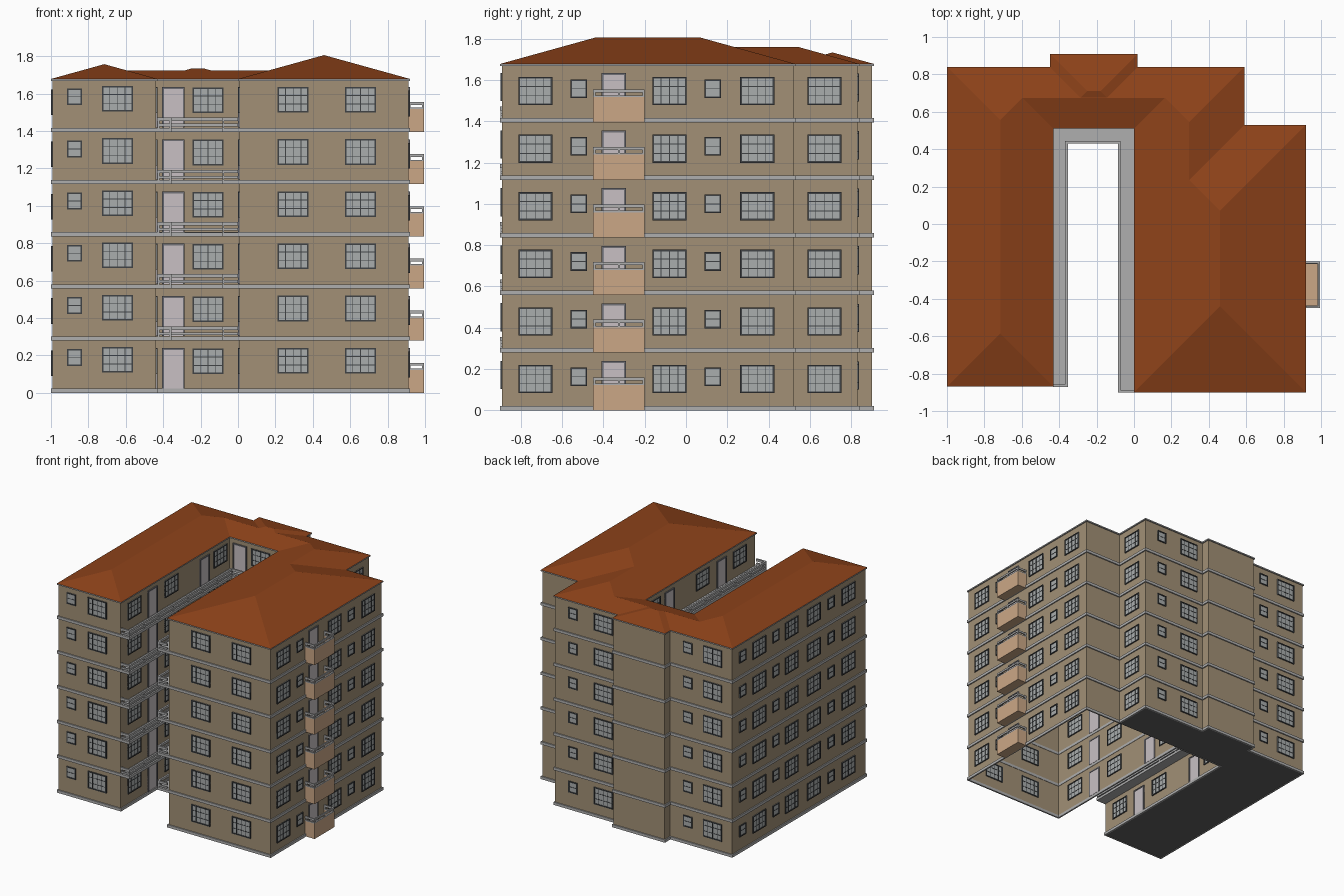
import bpy, bmesh
from mathutils import Matrix, Vector

if "Cube" in bpy.data.objects:
    bpy.data.objects.remove(bpy.data.objects["Cube"])

FLOORS, PITCH, EAVE = 6, 0.279, 1.678


def material(name, rgb):
    m = bpy.data.materials.new(name)
    m.diffuse_color = (*rgb, 1)
    m.use_nodes = True
    m.node_tree.nodes["Principled BSDF"].inputs["Base Color"].default_value = m.diffuse_color
    return m


WALL = material("plaster", (0.36, 0.28, 0.18))
ROOF = material("roof_tile", (0.27, 0.055, 0.01))
TAN = material("balcony_plaster", (0.60, 0.39, 0.24))
TRIM = material("trim_grey", (0.43, 0.43, 0.43))
DARK = material("frame_dark", (0.05, 0.055, 0.06))
GLASS = material("glass_grey", (0.40, 0.42, 0.42))
DOOR = material("door_pale", (0.58, 0.53, 0.55))
SURROUND = material("door_surround", (0.16, 0.16, 0.18))
BASE = material("underside", (0.12, 0.12, 0.12))


def finish(bm, name, mat):
    me = bpy.data.meshes.new(name)
    bm.to_mesh(me)
    bm.free()
    ob = bpy.data.objects.new(name, me)
    me.materials.append(mat)
    bpy.context.collection.objects.link(ob)
    return ob


def box(bm, lo, hi, frame=Matrix()):
    lo, hi = Vector(lo), Vector(hi)
    m = frame @ Matrix.Translation((lo + hi) / 2) @ Matrix.Diagonal((*(hi - lo), 1))
    bmesh.ops.create_cube(bm, size=1, matrix=m)


def inset(poly, d):
    # mitred inset of a right-angled counter-clockwise outline
    out = []
    for i, p in enumerate(poly):
        p = Vector(p)
        a = (p - Vector(poly[i - 1])).normalized()
        b = (Vector(poly[(i + 1) % len(poly)]) - p).normalized()
        out.append(p + d * Vector((-a.y - b.y, a.x + b.x)))
    return out


def loop(bm, poly, z):
    return [bm.verts.new((p[0], p[1], z)) for p in poly]


def bridge(bm, a, b):
    for i in range(len(a)):
        j = (i + 1) % len(a)
        bm.faces.new((a[i], a[j], b[j], b[i]))


# Footprint: two wings round an open court, with a stair bay at the back
OUT = [(-1, -.87), (-.43, -.87), (-.43, .51), (0, .51), (0, -.9), (.92, -.9), (.92, .53),
       (.59, .53), (.59, .84), (.02, .84), (.02, .91), (-.45, .91), (-.45, .84), (-1, .84)]
INNER = inset(OUT, 0.009)

# Outer walls
bm = bmesh.new()
bridge(bm, loop(bm, INNER, 0.001), loop(bm, INNER, EAVE))
finish(bm, "walls", WALL)

# Underside of left wing and back bar (right wing is open below)
bm = bmesh.new()
bm.faces.new(loop(bm, INNER[:3] + [Vector((.581, .519))] + INNER[8:], 0.002)[::-1])
finish(bm, "underside", BASE)

# Floor bands and eave trim
bm = bmesh.new()
deep = inset(OUT, 0.012)
for z0, z1 in [(f * PITCH, f * PITCH + .022) for f in range(FLOORS)] + [(EAVE - .01, EAVE)]:
    rings = [loop(bm, deep, z0), loop(bm, OUT, z0), loop(bm, OUT, z1), loop(bm, deep, z1)]
    for i in range(4):
        bridge(bm, rings[i], rings[(i + 1) % 4])
bmesh.ops.recalc_face_normals(bm, faces=bm.faces)
finish(bm, "floor_bands", TRIM)


# Hip roofs of equal pitch that meet in valleys
def hip_roof(name, x0, x1, y0, y1, k=0.277):
    r = min(x1 - x0, y1 - y0) / 2
    bm = bmesh.new()
    vs = loop(bm, [(x0, y0), (x1, y0), (x1, y1), (x0, y1)], EAVE)
    vs += loop(bm, [(x0 + r, y0 + r), (x1 - r, y1 - r)], EAVE + r * k)
    bmesh.ops.convex_hull(bm, input=vs)
    bmesh.ops.dissolve_limit(bm, angle_limit=0.01, verts=bm.verts, edges=bm.edges)
    finish(bm, name, ROOF)


hip_roof("left_wing_roof", -1, -.43, -.87, .84)
hip_roof("right_wing_roof", 0, .92, -.9, .53)
hip_roof("rear_right_roof", 0, .59, -.3, .84)
hip_roof("back_roof", -1, .59, .51, .84)
hip_roof("stair_bay_roof", -.45, .02, .51, .91)

# Windows and doors
glass, frames, doors, surrounds = (bmesh.new() for _ in range(4))


def wall_frame(normal, plane, pos, z):
    # local x runs along the wall, local y points out of it
    n = Vector((*normal, 0))
    u = Vector((abs(n.y), abs(n.x), 0))
    o = n * abs(plane) * (1 if plane * (n.x + n.y) > 0 else -1) + u * pos
    m = Matrix((u, n, (0, 0, 1))).transposed().to_4x4()
    m.translation = o + Vector((0, 0, z))
    return m


def window(m, w, h, cols, rows):
    a, t = w / 2, 0.008
    box(glass, (-a, -.003, 0), (a, .003, h), m)
    for s in (-1, 1):
        x, z = s * (a - t / 2), h / 2 + s * (h - t) / 2
        box(frames, (x - t / 2, -.007, 0), (x + t / 2, .008, h), m)
        box(frames, (-a, -.007, z - t / 2), (a, .008, z + t / 2), m)
    for i in range(1, cols):
        x = -a + w * i / cols
        box(frames, (x - .002, -.005, 0), (x + .002, .005, h), m)
    for i in range(1, rows):
        z = h * i / rows
        box(frames, (-a, -.005, z - .002), (a, .005, z + .002), m)


def door(m, w=.12, h=.215):
    a, t = w / 2, .01
    box(doors, (-a, -.003, 0), (a, .004, h), m)
    for s in (-1, 1):
        x = s * (a - t / 2)
        box(surrounds, (x - t / 2, -.006, 0), (x + t / 2, .009, h), m)
    box(surrounds, (-a, -.006, h - t), (a, .009, h), m)


# Each wall: normal, plane, sill height, large window centres, small ones, doors
WALLS = [
    ((0, -1), -.861, .108, [-.645], [-.875], []),
    ((0, -1), -.891, .103, [.295, .655], [], []),
    ((1, 0), .911, .083, [-.73, -.08, .345], [-.52, .13], [-.35]),
    ((1, 0), .581, .083, [.67], [], []),
    ((0, 1), .831, .10, [.15, -.82], [.42, -.60], []),
    ((-1, 0), -.991, .09, [.49, .08, -.2, -.64], [.7, .28, -.42], []),
    ((1, 0), -.439, .10, [-.69, -.22, .40], [], [-.46, .2]),
    ((-1, 0), .009, .10, [-.69, -.22, .40], [], [-.46, .2]),
    ((0, -1), .519, .10, [-.16], [], [-.345]),
]
for f in range(FLOORS):
    for n, plane, sill, large, small, dr in WALLS:
        z = f * PITCH
        for p in large:
            window(wall_frame(n, plane, p, z + sill), .165, .137, 4, 3)
        for p in small:
            window(wall_frame(n, plane, p, z + sill + .035), .08, .09, 1, 2)
        for p in dr:
            door(wall_frame(n, plane, p, z + .024))
finish(glass, "window_glass", GLASS)
finish(frames, "window_frames", DARK)
finish(doors, "doors", DOOR)
finish(surrounds, "door_surrounds", SURROUND)

# Side balconies: solid parapet with a grey rail above
body, rail = bmesh.new(), bmesh.new()
X0, X1, Y0, Y1 = .911, .995, -.45, -.2
for f in range(FLOORS):
    z = f * PITCH
    box(body, (X0, Y0, z), (X1, Y1, z + .02))
    for bm, z0, z1, t in ((body, z + .02, z + .122, .012), (rail, z + .122, z + .13, .013),
                          (rail, z + .145, z + .16, .010)):
        box(bm, (X1 - t, Y0, z0), (X1, Y1, z1))
        for y in (Y0, Y1 - t):
            box(bm, (X0, y, z0), (X1 - t, y + t, z1))
    for x, y in ((X1 - .011, Y0 + .001), (X1 - .011, Y1 - .011), (X1 - .011, -.33),
                 (X0 + .002, Y0 + .001), (X0 + .002, Y1 - .011)):
        box(rail, (x, y, z + .13), (x + .01, y + .01, z + .145))
finish(body, "balcony_parapets", TAN)
finish(rail, "balcony_rails", TRIM)

# Court walkways with railings on the upper floors
slab, rails = bmesh.new(), bmesh.new()
PATH = [(-.425, -.864), (-.361, -.864), (-.361, .438), (-.079, .438), (-.079, -.894), (-.006, -.894)]
for f in range(1, FLOORS):
    z = f * PITCH
    box(slab, (-.435, -.87, z), (-.355, .515, z + .021))
    box(slab, (-.085, -.9, z), (.005, .515, z + .021))
    box(slab, (-.355, .432, z), (-.085, .515, z + .021))
    for a, b in zip(PATH, PATH[1:]):
        a, b = Vector(a), Vector(b)
        lo = Vector((min(a.x, b.x), min(a.y, b.y)))
        hi = Vector((max(a.x, b.x), max(a.y, b.y)))
        for z0, z1, t in ((.058, .076, .007), (.03, .044, .005)):
            box(rails, (lo.x - t, lo.y - t, z + z0), (hi.x + t, hi.y + t, z + z1))
        count = max(1, round((b - a).length / .2))
        for i in range(count):
            p = a.lerp(b, i / count)
            box(rails, (p.x - .005, p.y - .005, z + .02), (p.x + .005, p.y + .005, z + .06))
finish(slab, "court_walkways", TRIM)
finish(rails, "court_railings", TRIM)
